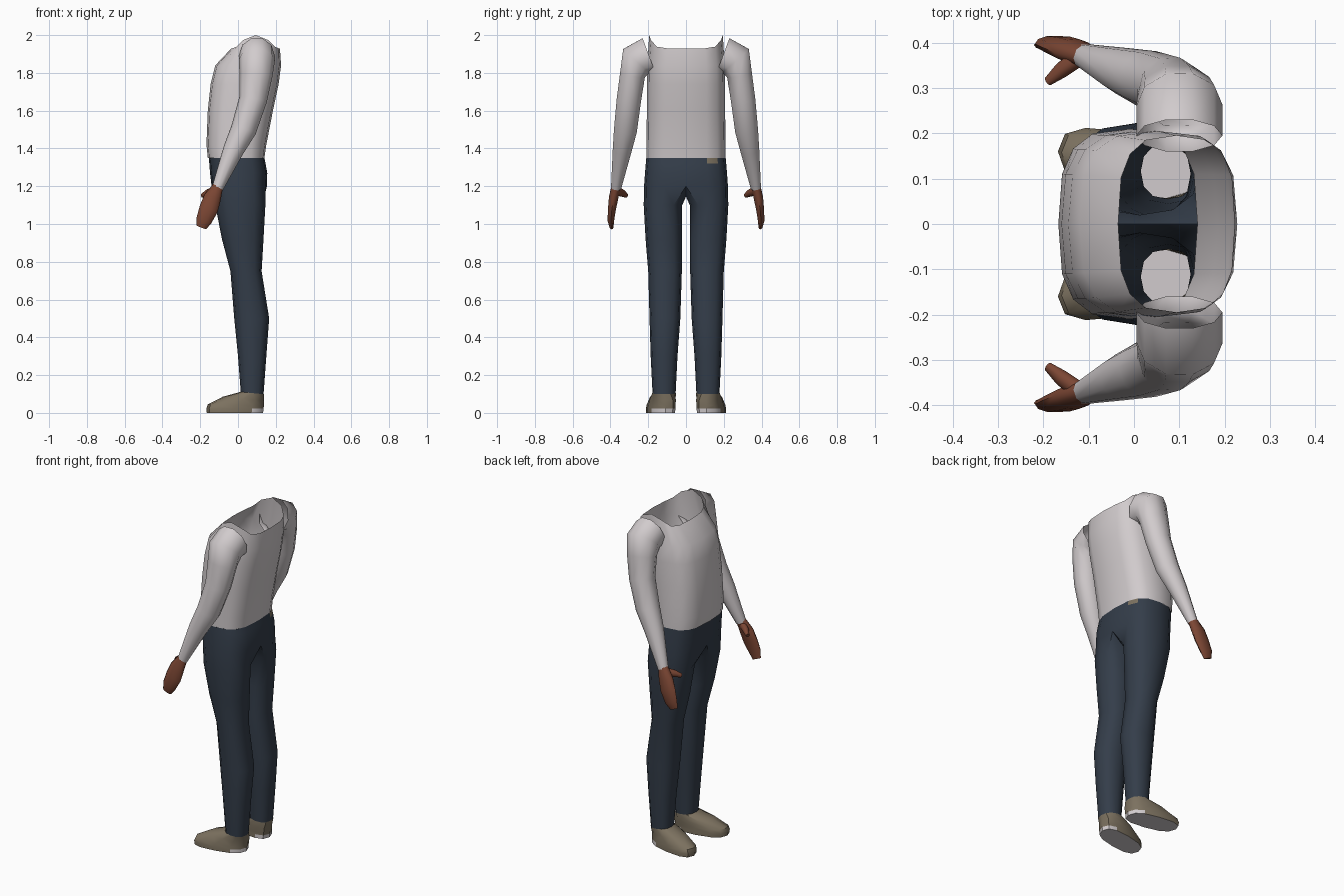
import bpy, bmesh, math
from mathutils import Vector, Matrix

cube = bpy.data.objects.get("Cube")
if cube:
    bpy.data.objects.remove(cube, do_unlink=True)


def material(name, rgb):
    m = bpy.data.materials.new(name)
    m.use_nodes = True
    m.diffuse_color = (*rgb, 1)
    m.node_tree.nodes["Principled BSDF"].inputs["Base Color"].default_value = (*rgb, 1)
    return m


LIGHT = material("light grey", (0.64, 0.6, 0.61))
NAVY = material("navy", (0.034, 0.047, 0.068))
SKIN = material("brown skin", (0.2, 0.062, 0.034))
TAUPE = material("taupe", (0.2, 0.165, 0.115))


def power(v, p):
    return math.copysign(abs(v) ** p, v)


def half_ring(z, front, back, width, lift=0.0):
    """Half of a rounded-box outline, from front centre to back centre."""
    cx, rx = (front + back) / 2, (back - front) / 2
    pts = []
    for k in range(9):
        a = math.pi * k / 8
        s = max(math.sin(a), 0) if 0 < k < 8 else 0
        pts.append(Vector((cx - rx * power(math.cos(a), 0.67),
                           width * s ** 0.67, z + lift * s ** 6)))
    return pts


def leg_ring(z, front, back, inner, outer, p=0.85, splay=0.0, slope=0.0):
    """Full outline: nine outer points, then three facing inwards."""
    cx, rx = (front + back) / 2, (back - front) / 2
    cy, ry = (inner + outer) / 2, (outer - inner) / 2
    pts = []
    for k in range(12):
        a = math.radians(30 * k - 30)
        dx = -rx * power(math.cos(a), p)
        pts.append(Vector((cx + dx, cy + ry * power(math.sin(a), p) - splay * dx,
                           z - slope * dx)))
    return pts


def tube_rings(path, sides=10):
    """Elliptical rings along a path of (x, y, z, radius along x, radius across)."""
    c = [Vector(p[:3]) for p in path]
    rings = []
    for i, p in enumerate(path):
        t = (c[min(i + 1, len(c) - 1)] - c[max(i - 1, 0)]).normalized()
        u = Vector((1, 0, 0))
        u = (u - t * t.dot(u)).normalized()
        v = t.cross(u)
        angles = [math.tau * k / sides for k in range(sides)]
        rings.append([c[i] + u * p[3] * math.cos(a) + v * p[4] * math.sin(a) for a in angles])
    return rings


def loft(bm, rings, cap=False):
    rows = [[bm.verts.new(p) for p in r] for r in rings]
    for a, b in zip(rows, rows[1:]):
        n = min(len(a), len(b))
        closed = n > 9
        for k in range(n if closed else n - 1):
            j = (k + 1) % n
            bm.faces.new((a[k], a[j], b[j], b[k]))
    if cap:
        bm.faces.new(rows[-1])


def finish(name, bm, mats, rule=None, mirror=True, angle=50):
    if mirror:
        bmesh.ops.mirror(bm, geom=bm.verts[:] + bm.edges[:] + bm.faces[:],
                         matrix=Matrix.Identity(4), merge_dist=0.001, axis='Y')
    bmesh.ops.recalc_face_normals(bm, faces=bm.faces[:])
    if rule:
        for f in bm.faces:
            f.material_index = rule(f.calc_center_median())
    mesh = bpy.data.meshes.new(name)
    bm.to_mesh(mesh)
    bm.free()
    for m in mats:
        mesh.materials.append(m)
    ob = bpy.data.objects.new(name, mesh)
    bpy.context.collection.objects.link(ob)
    bpy.ops.object.select_all(action='DESELECT')
    ob.select_set(True)
    bpy.context.view_layer.objects.active = ob
    bpy.ops.object.shade_smooth_by_angle(angle=math.radians(angle))
    return ob


# Shirt body, open at the wide neck and at the waist
bm = bmesh.new()
loft(bm, [half_ring(1.93, -0.035, 0.222, 0.195, 0.07),
          half_ring(1.84, -0.12, 0.228, 0.205),
          half_ring(1.74, -0.145, 0.215, 0.207),
          half_ring(1.6, -0.16, 0.185, 0.207),
          half_ring(1.42, -0.167, 0.15, 0.21),
          half_ring(1.35, -0.16, 0.14, 0.21)])
finish("shirt", bm, [LIGHT])

# Sleeves
bm = bmesh.new()
loft(bm, tube_rings([(0.1, 0.195, 1.89, 0.095, 0.105),
                     (0.1, 0.262, 1.865, 0.095, 0.098),
                     (0.095, 0.283, 1.79, 0.088, 0.07),
                     (0.08, 0.302, 1.66, 0.074, 0.068),
                     (0.03, 0.32, 1.5, 0.068, 0.064),
                     (-0.025, 0.338, 1.39, 0.055, 0.052),
                     (-0.108, 0.37, 1.19, 0.03, 0.028)]))
finish("sleeves", bm, [LIGHT])

# Trousers: waist, hips and crotch bridge running into two open legs
crotch = [Vector((x, 0, 1.145)) for x in (0.09, 0.01, -0.07)]
bm = bmesh.new()
loft(bm, [half_ring(1.35, -0.155, 0.14, 0.21),
          half_ring(1.32, -0.152, 0.146, 0.213),
          half_ring(1.27, -0.148, 0.155, 0.217),
          half_ring(1.2, -0.14, 0.153, 0.222) + crotch,
          leg_ring(1.1, -0.12, 0.145, 0.02, 0.224),
          leg_ring(0.92, -0.085, 0.135, 0.02, 0.214),
          leg_ring(0.75, -0.04, 0.125, 0.022, 0.2),
          leg_ring(0.5, -0.02, 0.165, 0.03, 0.193),
          leg_ring(0.3, 0.0, 0.15, 0.045, 0.187),
          leg_ring(0.1, 0.015, 0.135, 0.055, 0.177, slope=0.1)])
# small taupe patch at the back of the waistband
finish("trousers", bm, [NAVY, TAUPE],
       lambda c: int(c.z > 1.325 and c.x > 0.08 and 0.1 < c.y < 0.17))

# Shoes with pale soles and heel edges
bm = bmesh.new()
loft(bm, [leg_ring(0.105, 0.013, 0.137, 0.053, 0.179, slope=0.1),
          leg_ring(0.075, -0.08, 0.137, 0.055, 0.19, 0.8, 0.15, 0.1),
          leg_ring(0.04, -0.16, 0.137, 0.065, 0.2, 0.75, 0.17, 0.03),
          leg_ring(0.022, -0.168, 0.135, 0.065, 0.204, 0.75, 0.17),
          leg_ring(0.0, -0.165, 0.133, 0.065, 0.204, 0.75, 0.17)], cap=True)
finish("shoes", bm, [TAUPE, LIGHT],
       lambda c: int(c.z < 0.002 or (c.z < 0.02 and c.x > 0.03)), angle=40)

# Hands
bm = bmesh.new()
loft(bm, tube_rings([(-0.106, 0.37, 1.2, 0.028, 0.026),
                     (-0.135, 0.383, 1.14, 0.046, 0.026),
                     (-0.155, 0.392, 1.08, 0.05, 0.022),
                     (-0.18, 0.398, 1.02, 0.042, 0.018),
                     (-0.195, 0.394, 0.982, 0.028, 0.01)]), cap=True)
finish("hands", bm, [SKIN])

# Thumbs
bm = bmesh.new()
loft(bm, tube_rings([(-0.115, 0.372, 1.175, 0.02, 0.026),
                     (-0.16, 0.34, 1.165, 0.018, 0.02),
                     (-0.19, 0.315, 1.15, 0.01, 0.012)]), cap=True)
finish("thumbs", bm, [SKIN])
